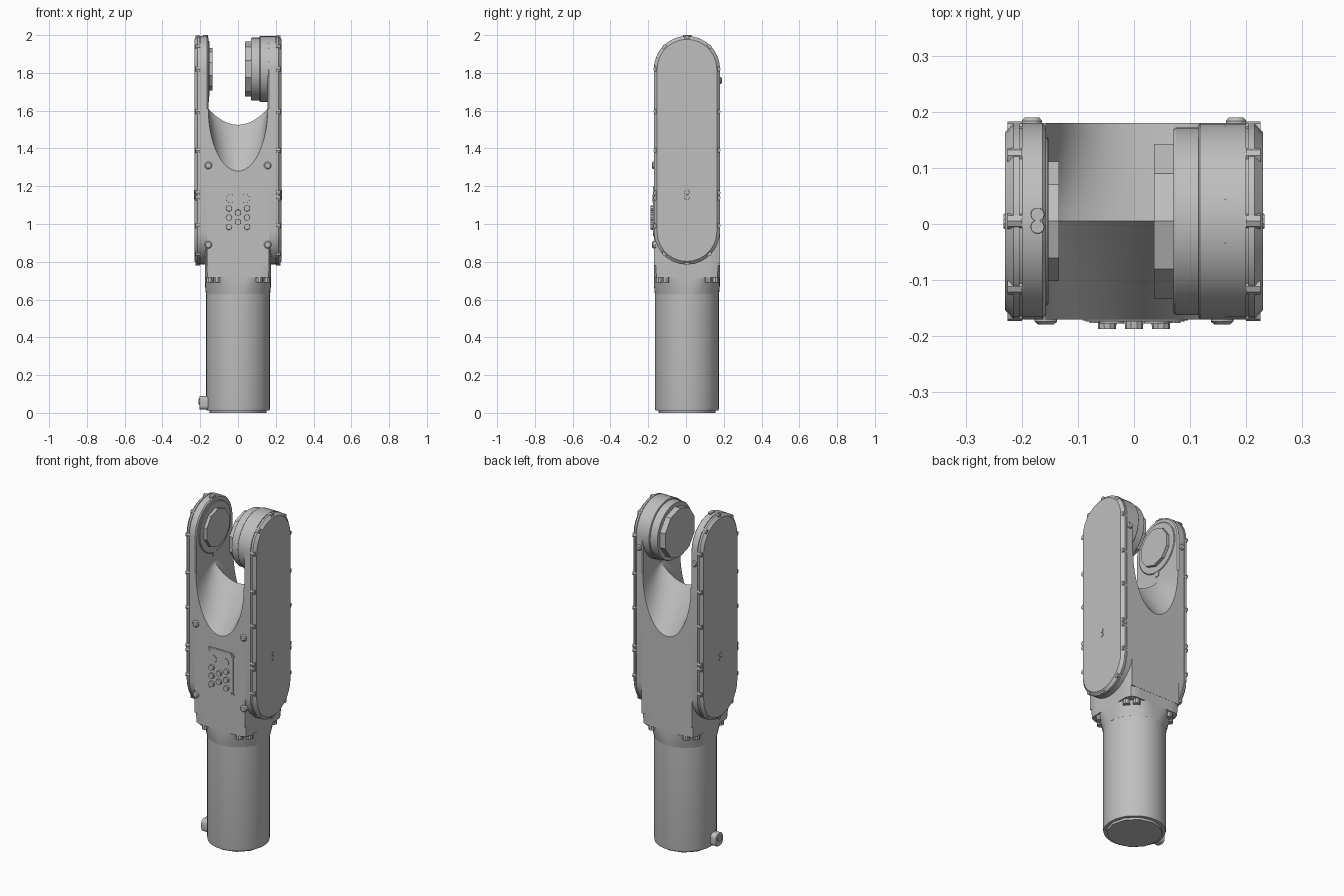
import bpy, bmesh, math
from mathutils import Vector

cube = bpy.data.objects.get("Cube")
if cube:
    bpy.data.objects.remove(cube)

grey = bpy.data.materials.new("light_grey")
grey.use_nodes = True
COLOUR = (0.52, 0.52, 0.52, 1)
grey.diffuse_color = COLOUR
grey.node_tree.nodes["Principled BSDF"].inputs["Base Color"].default_value = COLOUR

YC = 0.005      # depth centre of the housing
HALF = 0.175    # half depth of the housing
TOP = 1.82      # height of the upper joint axis
LOW = 0.96      # height of the lower cap centre


def loft(name, sections, angle=30):
    """Skin closed sections of equal point count and cap both ends."""
    bm = bmesh.new()
    rings = [[bm.verts.new(p) for p in s] for s in sections]
    n = len(rings[0])
    for a, b in zip(rings, rings[1:]):
        for i in range(n):
            j = (i + 1) % n
            bm.faces.new((a[i], a[j], b[j], b[i]))
    bm.faces.new(rings[0][::-1])
    bm.faces.new(rings[-1])
    bmesh.ops.recalc_face_normals(bm, faces=bm.faces)
    mesh = bpy.data.meshes.new(name)
    bm.to_mesh(mesh)
    bm.free()
    mesh.materials.append(grey)
    ob = bpy.data.objects.new(name, mesh)
    bpy.context.scene.collection.objects.link(ob)
    bpy.ops.object.select_all(action="DESELECT")
    bpy.context.view_layer.objects.active = ob
    ob.select_set(True)
    bpy.ops.object.shade_smooth_by_angle(angle=math.radians(angle))
    return ob


def place(axis, u, v, w):
    return {"X": Vector((w, u, v)), "Y": Vector((u, w, v)), "Z": Vector((u, v, w))}[axis]


def turned(name, axis, u, v, steps, sides=32, start=0.0):
    """Turned part: steps are (position along axis, radius)."""
    angles = [start + math.tau * i / sides for i in range(sides)]
    return loft(name, [[place(axis, u + r * math.cos(a), v + r * math.sin(a), w)
                        for a in angles] for w, r in steps])


def stadium(x, r, n=14):
    """Long rounded outline in the side plane."""
    pts = [Vector((x, YC + r * math.cos(math.pi * i / n), TOP + r * math.sin(math.pi * i / n)))
           for i in range(n + 1)]
    return pts + [Vector((x, YC - r * math.cos(math.pi * i / n), LOW - r * math.sin(math.pi * i / n)))
                  for i in range(n + 1)]


def rounded_plate(name, axis, u, v, hu, hv, rad, lo, hi, n=4):
    """Plate with rounded corners, extruded along an axis."""
    pts = []
    for k, (su, sv) in enumerate(((1, 1), (-1, 1), (-1, -1), (1, -1))):
        for i in range(n + 1):
            a = math.pi / 2 * (k + i / n)
            pts.append((u + su * (hu - rad) + rad * math.cos(a),
                        v + sv * (hv - rad) + rad * math.sin(a)))
    return loft(name, [[place(axis, p, q, w) for p, q in pts] for w in (lo, hi)])


# Forearm tube and its end plate
turned("forearm_tube", "Z", 0, YC, [(0.012, 0.167), (0.03, 0.17), (0.7, 0.17)])
turned("end_plate", "Z", 0, YC, [(0, 0.15), (0.015, 0.152)], 12)

# Cable connector beside the tube foot
rounded_plate("cable_connector", "X", -0.02, 0.053, 0.032, 0.036, 0.02, -0.205, -0.15)
turned("connector_plug", "X", -0.02, 0.06, [(-0.21, 0.016), (-0.2, 0.016)], 12)


# Collar blending the round tube into the square housing
def squircle(z, r):
    pts = []
    for i in range(48):
        a = math.tau * i / 48
        c, s = math.cos(a), math.sin(a)
        q = min(r, 0.174 / max(abs(c), abs(s)))
        pts.append(Vector((q * c, YC + q * s, z)))
    return pts


loft("housing_collar", [squircle(z, r) for z, r in (
    (0.63, 0.17), (0.67, 0.179), (0.716, 0.19), (0.718, 0.228), (0.8, 0.235), (1.2, 0.235))])

# Collar clamp screws under each corner ledge
for sx in (-1, 1):
    for sy in (-1, 1):
        for dx, dy in ((0.15, 0.112), (0.112, 0.15)):
            turned("clamp_screw", "Z", sx * dx, YC + sy * dy, [(0.69, 0.02), (0.72, 0.02)], 10)

# Housing core with a saddle-shaped cut between the arms
sections = []
for k in range(-8, 9):
    t = abs(k) / 8
    y = YC + HALF * k / 8
    row = [Vector((0.165, y, 0.78)), Vector((0.165, y, 1.61))]
    for i in range(29):
        a = math.pi / 2 * (1 - i / 14)
        ridge = 1.525 + 0.085 * math.sin(a) ** 2
        edge = 1.28 + 0.33 * (1 - math.cos(a))
        row.append(Vector((0.157 * math.sin(a), y, ridge + (edge - ridge) * t)))
    row += [Vector((-0.165, y, 1.61)), Vector((-0.165, y, 0.78))]
    sections.append(row)
loft("saddle_housing", sections)

# Arms, cover caps and cap screws on both sides
for side, s in (("left", 1), ("right", -1)):
    loft(side + "_arm", [stadium(s * x, r) for x, r in (
        (0.157, 0.168), (0.163, HALF), (0.2, HALF))])
    loft(side + "_cap_seam", [stadium(s * x, 0.17) for x in (0.198, 0.207)])
    loft(side + "_cover_cap", [stadium(s * x, r) for x, r in (
        (0.204, 0.175), (0.215, 0.175), (0.23, 0.158))], 20)
    spots = [(sy * 0.164, z) for sy in (-1, 1) for z in (TOP, 1.595, 1.39, 1.165, 1.138, 0.99)]
    for deg in (45, 90, 135):
        c, q = 0.165 * math.cos(math.radians(deg)), 0.165 * math.sin(math.radians(deg))
        spots += [(c, TOP + q), (c, LOW - q)]
    for y, z in spots:
        turned("cap_screw", "X", YC + y, z, [(s * 0.2, 0.014), (s * 0.225, 0.014)], 8)
    for z in (1.168, 1.142):
        turned("cover_port", "X", YC, z, [(s * 0.225, 0.015), (s * 0.233, 0.013)], 10)
    # Housing bolts, front and back
    for z in (1.31, 0.89):
        turned("front_bolt", "Y", s * 0.157, z, [(-0.16, 0.02), (-0.174, 0.02), (-0.179, 0.014)], 12)
    turned("back_bolt", "Y", s * 0.182, 1.76, [(0.17, 0.018), (0.184, 0.018), (0.19, 0.013)], 12)

# Large joint drum on the left arm
turned("drum_base", "X", YC, TOP, [(0.2, HALF), (0.118, HALF), (0.115, 0.172)], 40)
turned("drum_ring", "X", YC, TOP, [(0.12, 0.167), (0.075, 0.167), (0.07, 0.164)], 40)
turned("drum_hub", "X", YC, TOP, [(0.08, 0.145), (0.036, 0.145)], 10, math.pi / 10)

# Bearing disc and hub on the right arm
turned("bearing_disc", "X", YC, TOP, [(-0.17, 0.15), (-0.155, 0.15), (-0.152, 0.146)], 32)
turned("bearing_hub", "X", YC, TOP, [(-0.16, 0.112), (-0.134, 0.112)], 10, math.pi / 10)
rounded_plate("bearing_key", "X", YC, TOP - 0.155, 0.018, 0.02, 0.008, -0.165, -0.153)
for y in (-0.01, 0.012):
    turned("top_port", "Z", -0.172, YC + y, [(1.97, 0.014), (2.0, 0.012)], 10)

# Control panel on the front
FRONT = YC - HALF
rounded_plate("panel_rim", "Y", 0.002, 1.068, 0.094, 0.133, 0.025, FRONT + 0.01, FRONT - 0.002)
rounded_plate("panel_face", "Y", 0.002, 1.068, 0.088, 0.127, 0.02, FRONT + 0.01, FRONT - 0.004)
for x in (-0.07, 0.074):
    for z in (0.957, 1.18):
        turned("panel_screw", "Y", x, z, [(FRONT, 0.009), (FRONT - 0.006, 0.009)], 8)
for s in (-1, 1):
    turned("large_button", "Y", s * 0.04, 1.135, [(FRONT, 0.023), (FRONT - 0.007, 0.022)], 12)
    for z in (1.083, 1.034, 0.985):
        turned("side_button", "Y", s * 0.048, z, [(FRONT, 0.017), (FRONT - 0.017, 0.016)], 10)
for z in (1.06, 1.01):
    turned("centre_button", "Y", 0, z, [(FRONT, 0.017), (FRONT - 0.017, 0.016)], 10)
